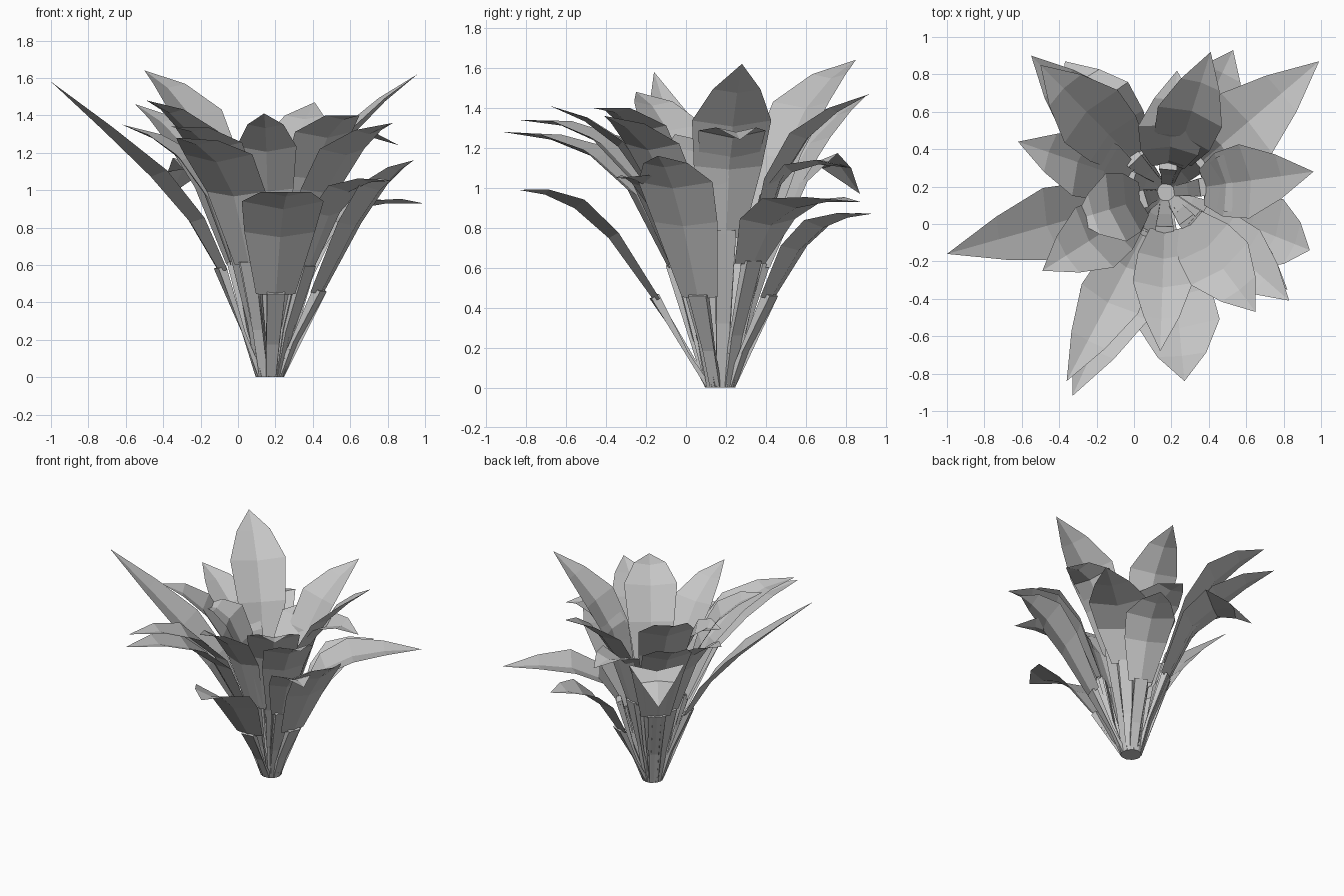
import bpy, bmesh, math
from mathutils import Vector

if "Cube" in bpy.data.objects:
    bpy.data.objects.remove(bpy.data.objects["Cube"])

grey = bpy.data.materials.new("plain_grey")
grey.diffuse_color = (0.56, 0.56, 0.56, 1)
grey.use_nodes = True
grey.node_tree.nodes["Principled BSDF"].inputs["Base Color"].default_value = grey.diffuse_color

ROOT = Vector((0.17, 0.17, 0))
R0 = 0.055
UP = Vector((0, 0, 1))

# Each leaf: tip x, y, z, stem end radius, stem end height, bend height, half width
LEAVES = [
    (-1.00, -0.16, 1.58, 0.27, 0.57, 0.92, 0.20),
    (-0.62, 0.44, 1.35, 0.20, 0.60, 1.25, 0.18),
    (-0.50, 0.85, 1.64, 0.25, 0.70, 1.50, 0.20),
    (-0.55, 0.90, 1.46, 0.25, 0.60, 1.30, 0.18),
    (-0.37, 0.87, 0.97, 0.25, 0.60, 1.45, 0.20),
    (0.41, 0.92, 1.47, 0.18, 0.65, 1.32, 0.18),
    (0.53, 0.93, 0.87, 0.27, 0.45, 0.90, 0.18),
    (0.99, 0.87, 0.93, 0.24, 0.62, 1.00, 0.21),
    (0.96, 0.28, 1.62, 0.20, 0.77, 1.30, 0.20),
    (0.86, 0.27, 1.24, 0.20, 0.75, 1.46, 0.17),
    (0.94, -0.14, 1.16, 0.28, 0.45, 1.10, 0.20),
    (0.83, -0.41, 1.36, 0.22, 0.60, 1.30, 0.18),
    (0.65, -0.47, 1.40, 0.20, 0.60, 1.46, 0.19),
    (0.82, -0.35, 1.05, 0.25, 0.58, 1.12, 0.15),
    (0.27, -0.84, 0.99, 0.32, 0.44, 1.02, 0.22),
    (0.14, -0.68, 1.41, 0.20, 0.60, 1.30, 0.16),
    (-0.33, -0.92, 1.28, 0.25, 0.60, 1.28, 0.20),
    (-0.36, -0.84, 1.34, 0.24, 0.60, 1.38, 0.17),
    (-0.49, -0.25, 1.48, 0.20, 0.65, 1.40, 0.19),
    (0.23, 0.82, 1.10, 0.14, 0.62, 1.25, 0.18),
    (-0.32, 0.02, 1.25, 0.13, 0.60, 1.35, 0.19),
]
# Blade outline: position along the curve and share of the half width
OUTLINE = [(0.0, 0.48), (0.33, 0.86), (0.58, 1.0), (0.8, 0.6)]


def make(name, verts, faces):
    mesh = bpy.data.meshes.new(name)
    mesh.from_pydata(verts, [], faces)
    mesh.materials.append(grey)
    bm = bmesh.new()
    bm.from_mesh(mesh)
    bmesh.ops.recalc_face_normals(bm, faces=bm.faces)
    bm.to_mesh(mesh)
    bm.free()
    obj = bpy.data.objects.new(name, mesh)
    bpy.context.collection.objects.link(obj)


def ring(p, side, out, w, d):
    return [p + side * w + out * d, p - side * w + out * d,
            p - side * w - out * d, p + side * w - out * d]


for i, (x, y, z, rj, zj, zc, width) in enumerate(LEAVES, 1):
    flat = Vector((x, y, 0)) - ROOT
    reach = flat.length
    u = flat.normalized()
    side = UP.cross(u)

    def at(r, h):
        return ROOT + u * r + UP * h

    foot, joint, tip = at(R0, 0), at(rj, zj), at(reach, z)
    bend = at(R0 + (rj - R0) * zc / zj, zc)
    lean = (joint - foot).normalized()

    # Four-sided stem, flat on the ground
    inward = side.cross(lean).normalized()
    top = joint + lean * 0.02
    verts = ring(foot, side, u, 0.026, 0.016) + ring(top, side, inward, 0.048, -0.022)
    faces = [(k, (k + 1) % 4, (k + 1) % 4 + 4, k + 4) for k in range(4)]
    make(f"stem_{i:02d}", verts, faces + [(3, 2, 1, 0), (4, 5, 6, 7)])

    # Blade folded along its midrib, arching from the stem to a point
    verts, faces = [], []
    for t, share in OUTLINE:
        p = joint * (1 - t) ** 2 + bend * 2 * t * (1 - t) + tip * t * t
        tangent = ((bend - joint) * (1 - t) + (tip - bend) * t).normalized()
        normal = tangent.cross(side)
        if normal.dot(UP * 0.5 - u) < 0:
            normal = -normal
        w = width * share
        lift = normal * width * share ** 2 * 0.18
        verts += [p - side * w + lift, p - normal * 0.012, p + side * w + lift]
    for k in range(len(OUTLINE) - 1):
        a = 3 * k
        faces += [(a, a + 1, a + 4, a + 3), (a + 1, a + 2, a + 5, a + 4)]
    a = 3 * (len(OUTLINE) - 1)
    verts.append(tip)
    faces += [(a, a + 1, a + 3), (a + 1, a + 2, a + 3)]
    make(f"leaf_{i:02d}", verts, faces)

# Small root disc closing the bottom
disc = [ROOT + Vector((math.cos(k * math.pi / 4), math.sin(k * math.pi / 4), 0)) * 0.06 + UP * h
        for h in (0, 0.02) for k in range(8)]
sides = [(k, (k + 1) % 8, (k + 1) % 8 + 8, k + 8) for k in range(8)]
make("root", disc, sides + [tuple(range(7, -1, -1)), tuple(range(8, 16))])
